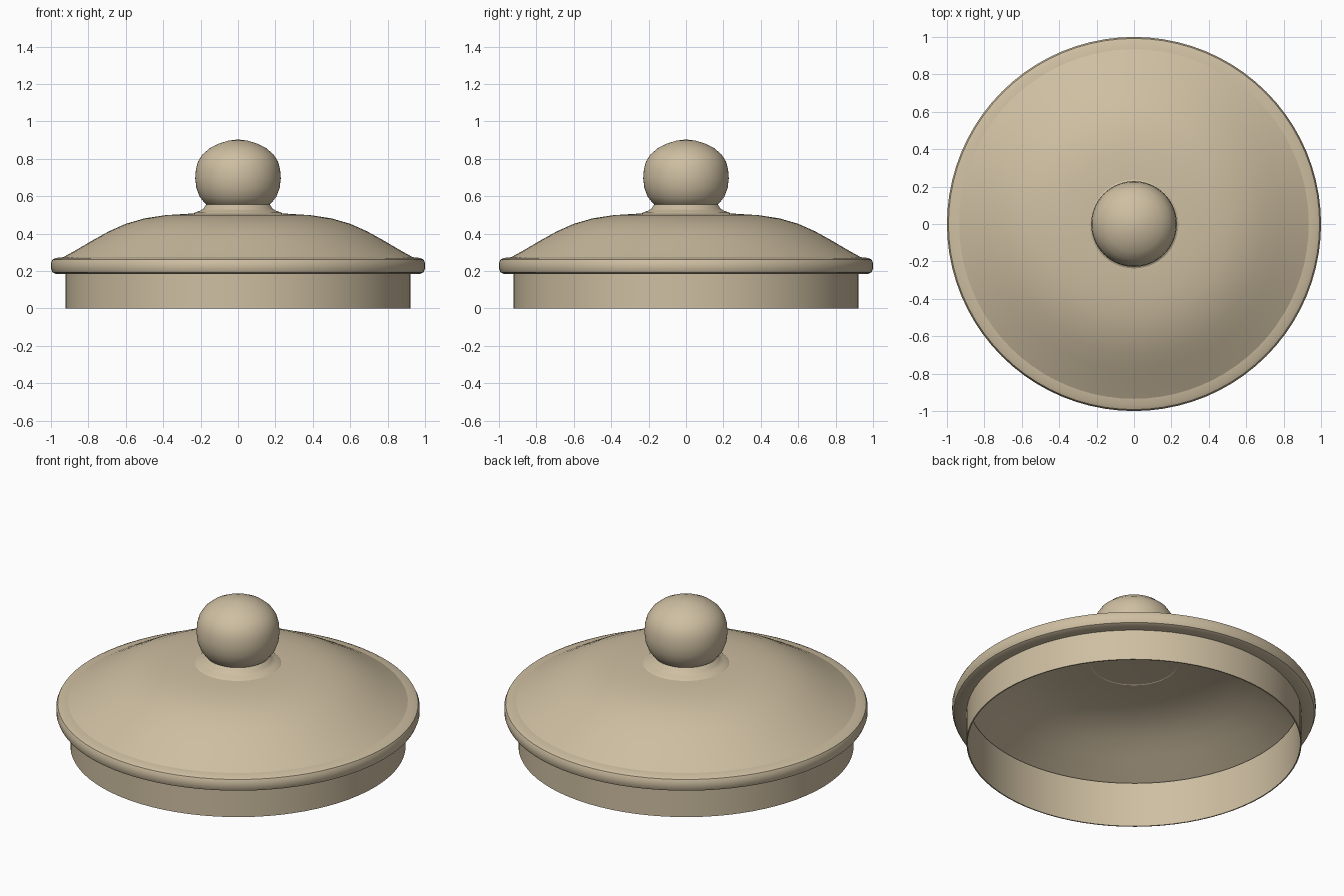
import bpy, bmesh, math

if "Cube" in bpy.data.objects:
    bpy.data.objects.remove(bpy.data.objects["Cube"])

SEGS = 80
clay = bpy.data.materials.new("warm_beige")
clay.diffuse_color = (0.62, 0.52, 0.36, 1)
clay.use_nodes = True
clay.node_tree.nodes["Principled BSDF"].inputs["Base Color"].default_value = clay.diffuse_color


def lathe(name, profile, closed=False, angle=35):
    """Spin an (r, z) profile around the z axis."""
    bm = bmesh.new()
    verts = [bm.verts.new((r, 0, z)) for r, z in profile]
    n = len(verts)
    edges = [bm.edges.new((verts[i], verts[(i + 1) % n]))
             for i in range(n if closed else n - 1)]
    bmesh.ops.spin(bm, geom=verts + edges, axis=(0, 0, 1), cent=(0, 0, 0),
                   angle=math.tau, steps=SEGS, use_duplicate=False)
    bmesh.ops.remove_doubles(bm, verts=bm.verts, dist=1e-4)
    bmesh.ops.recalc_face_normals(bm, faces=bm.faces)
    # open shells: make normals face up or outward
    if not closed:
        f = max(bm.faces, key=lambda f: f.calc_center_median().length)
        c = f.calc_center_median()
        if f.normal.dot((c.x, c.y, abs(c.z))) < 0:
            bmesh.ops.reverse_faces(bm, faces=bm.faces)
    me = bpy.data.meshes.new(name)
    bm.to_mesh(me)
    bm.free()
    me.materials.append(clay)
    ob = bpy.data.objects.new(name, me)
    bpy.context.collection.objects.link(ob)
    bpy.ops.object.select_all(action='DESELECT')
    ob.select_set(True)
    bpy.context.view_layer.objects.active = ob
    bpy.ops.object.shade_smooth_by_angle(angle=math.radians(angle))
    return ob


# Thin inner skirt that drops into the jar
lathe("skirt", [(0.915, 0.272), (0.915, 0), (0.922, 0), (0.922, 0.272)], closed=True)

# Rounded rim around the lid
lathe("rim", [(0.92, 0.185), (0.975, 0.185), (0.992, 0.193), (1.0, 0.212),
              (1.0, 0.243), (0.992, 0.261), (0.972, 0.27), (0.92, 0.275)],
      closed=True)

# Domed lid top
lathe("dome", [(0.95, 0.265), (0.86, 0.315), (0.78, 0.362), (0.69, 0.412),
               (0.60, 0.452), (0.50, 0.481), (0.39, 0.498), (0.25, 0.507),
               (0, 0.51)])

# Collar and neck below the knob
lathe("collar", [(0.24, 0.505), (0.228, 0.514), (0.205, 0.521), (0.185, 0.533),
                 (0.172, 0.553), (0.15, 0.565)])

# Slightly pointed round knob
lathe("knob", [(0.14, 0.54), (0.176, 0.56), (0.205, 0.597), (0.223, 0.645),
               (0.229, 0.695), (0.225, 0.745), (0.214, 0.785), (0.19, 0.823),
               (0.15, 0.857), (0.10, 0.882), (0.05, 0.897), (0, 0.903)])
